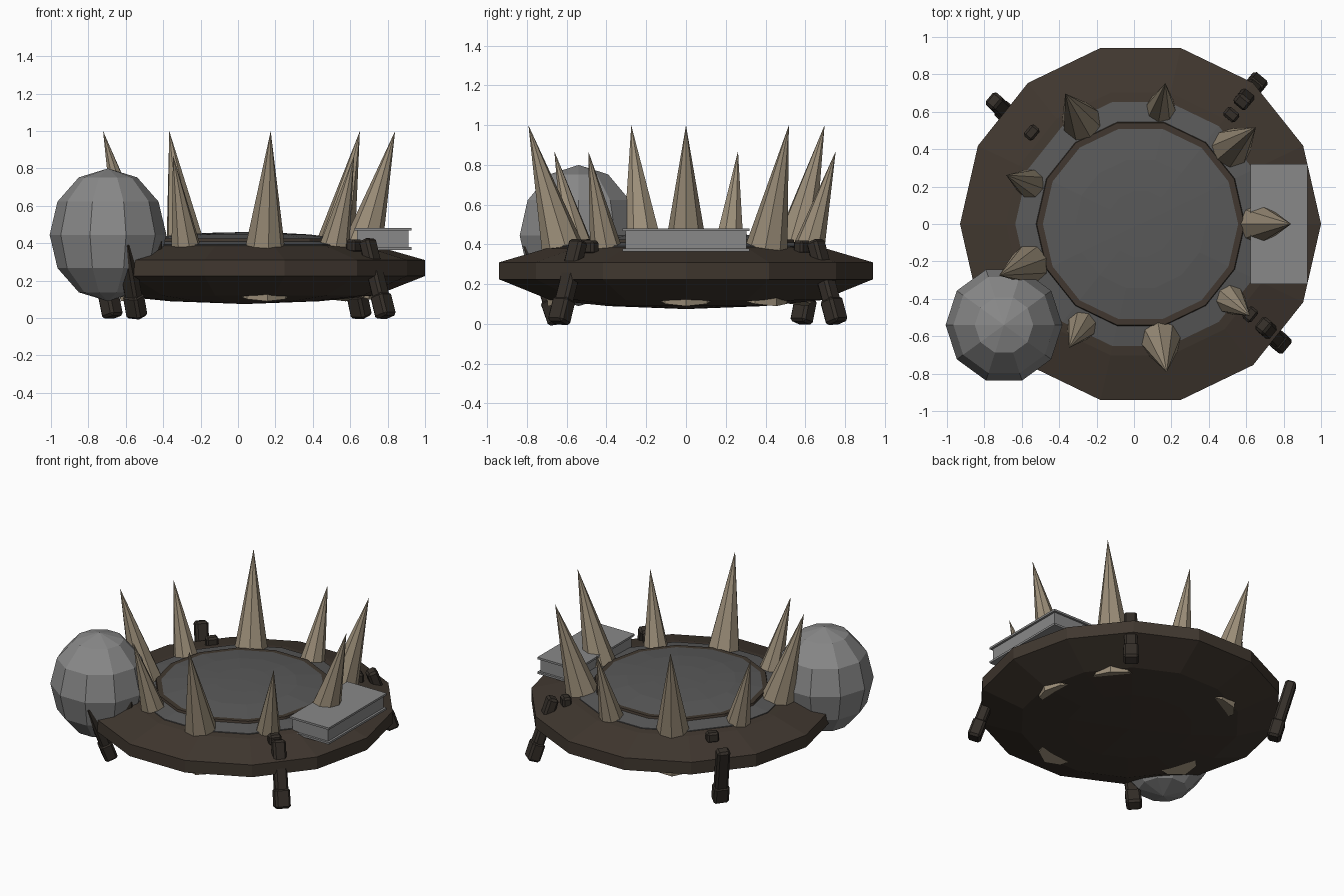
import bpy, bmesh, math
from mathutils import Vector, Matrix

if "Cube" in bpy.data.objects:
    bpy.data.objects.remove(bpy.data.objects["Cube"], do_unlink=True)

HUB_X = 0.035


def material(name, colour):
    m = bpy.data.materials.new(name)
    m.use_nodes = True
    rgba = (*colour, 1)
    m.diffuse_color = rgba
    bsdf = m.node_tree.nodes["Principled BSDF"]
    bsdf.inputs["Base Color"].default_value = rgba
    bsdf.inputs["Roughness"].default_value = 0.9
    return m


BROWN = material("dark_brown", (0.052, 0.039, 0.029))
BLACK = material("blackened_iron", (0.035, 0.028, 0.022))
SLATE = material("dark_grey", (0.1, 0.1, 0.1))
STEEL = material("light_grey", (0.25, 0.25, 0.25))
BONE = material("bone", (0.33, 0.27, 0.19))


def make_object(name, bm, mat, matrix=Matrix()):
    bmesh.ops.recalc_face_normals(bm, faces=bm.faces)
    mesh = bpy.data.meshes.new(name)
    bm.to_mesh(mesh)
    bm.free()
    mesh.materials.append(mat)
    obj = bpy.data.objects.new(name, mesh)
    obj.matrix_world = matrix
    bpy.context.collection.objects.link(obj)
    return obj


def lathe(name, profile, mat, sides=14, closed=False):
    """Spin a (radius, height) profile around the hub axis."""
    bm = bmesh.new()
    rings = []
    for r, z in profile:
        if r == 0:
            rings.append([bm.verts.new((0, 0, z))] * sides)
            continue
        angles = [math.tau * i / sides for i in range(sides)]
        rings.append([bm.verts.new((r * math.cos(a), r * math.sin(a), z)) for a in angles])
    pairs = list(zip(rings, rings[1:]))
    if closed:
        pairs.append((rings[-1], rings[0]))
    for low, high in pairs:
        for i in range(sides):
            j = (i + 1) % sides
            bm.faces.new(dict.fromkeys((low[i], low[j], high[j], high[i])))
    return make_object(name, bm, mat, Matrix.Translation((HUB_X, 0, 0)))


def box(name, size, mat, matrix, bevel=0.0):
    bm = bmesh.new()
    bmesh.ops.create_cube(bm, size=1)
    bmesh.ops.scale(bm, vec=size, verts=bm.verts)
    if bevel:
        bmesh.ops.bevel(bm, geom=bm.edges[:], offset=bevel, segments=1, affect='EDGES')
    return make_object(name, bm, mat, matrix)


def aligned(origin, up, outward):
    """Frame whose z follows up and whose x leans outward."""
    z = up.normalized()
    y = z.cross(outward).normalized()
    x = y.cross(z)
    return Matrix.Translation(origin) @ Matrix((x, y, z)).transposed().to_4x4()


# Shield-like body with a shallow domed underside
lathe("body", [(0, 0.075), (0.4, 0.09), (0.7, 0.12), (0.965, 0.225),
               (0.965, 0.31), (0.72, 0.38), (0.58, 0.4), (0, 0.4)], BROWN)

# Grey collar, dark lip and low dome on top
lathe("collar", [(0.55, 0.38), (0.55, 0.412), (0.67, 0.393), (0.67, 0.37)], SLATE, closed=True)
lathe("dome_lip", [(0.52, 0.39), (0.52, 0.425), (0.555, 0.425), (0.565, 0.39)], BROWN, closed=True)
lathe("dome", [(0.53, 0.39), (0.53, 0.424), (0.35, 0.447), (0.18, 0.456), (0, 0.46)], SLATE)

# Ring of outward-leaning spikes, tall and short
LEAN = 0.28
TALL = (0, 1, 3, 5, 7)
for i in range(9):
    a = math.radians(40 * i)
    out = Vector((math.cos(a), math.sin(a), 0))
    tip_r, tip_z, base_z, base_r = (0.805, 1.0, 0.13, 0.15) if i in TALL else (0.765, 0.87, 0.17, 0.115)
    axis = Vector((0, 0, 1)) + out * LEAN
    rise = tip_z - base_z
    base = Vector((HUB_X, 0, base_z)) + out * (tip_r - LEAN * rise)
    length = axis.length * rise
    bm = bmesh.new()
    bmesh.ops.create_cone(bm, cap_ends=True, segments=8, radius1=base_r, radius2=0, depth=length)
    bmesh.ops.translate(bm, vec=(0, 0, length / 2), verts=bm.verts)
    make_object(f"spike_{i + 1}", bm, BONE, aligned(base, axis, out))

# Faceted ball at the front right edge, slightly taller than wide
bm = bmesh.new()
bmesh.ops.create_uvsphere(bm, u_segments=10, v_segments=6, radius=1)
make_object("ball", bm, STEEL, Matrix.Translation((-0.695, -0.54, 0.445))
            @ Matrix.Diagonal((0.312, 0.312, 0.355, 1)) @ Matrix.Rotation(math.pi / 2, 4, 'Z'))

# Flat slab on the left edge: core between two overhanging plates
box("slab_core", (0.275, 0.61, 0.1), STEEL, Matrix.Translation((0.775, 0, 0.422)))
for label, z in (("top", 0.474), ("bottom", 0.372)):
    box(f"slab_{label}_plate", (0.305, 0.64, 0.014), STEEL, Matrix.Translation((0.775, 0, z)))

# Clamp legs over the rim, each with a hook on the upper face
LEGS = {
    "back_left": ((0.575, 0.65, 0.42), (0.66, 0.76, 0.01)),
    "back_right": ((-0.75, 0.66, 0.41), (-0.67, 0.58, 0.01)),
    "front_left": ((0.69, -0.54, 0.42), (0.79, -0.64, 0.01)),
    "front_right": ((-0.61, -0.78, 0.41), (-0.54, -0.64, 0.01)),
}
for name, (top, bottom) in LEGS.items():
    top, bottom = Vector(top), Vector(bottom)
    out = Vector((top.x - HUB_X, top.y, 0)).normalized()
    frame = aligned((top + bottom) / 2, top - bottom, out)
    length = (top - bottom).length
    box(f"{name}_leg", (0.07, 0.085, length), BLACK, frame, 0.014)
    box(f"{name}_leg_foot", (0.085, 0.1, 0.13), BLACK,
        frame @ Matrix.Translation((0, 0, 0.06 - length / 2)), 0.014)
    hook = Vector((HUB_X, 0, 0.385)) + out * 0.76
    box(f"{name}_hook", (0.06, 0.08, 0.07), BLACK, aligned(hook, Vector((0, 0, 1)), out), 0.012)
